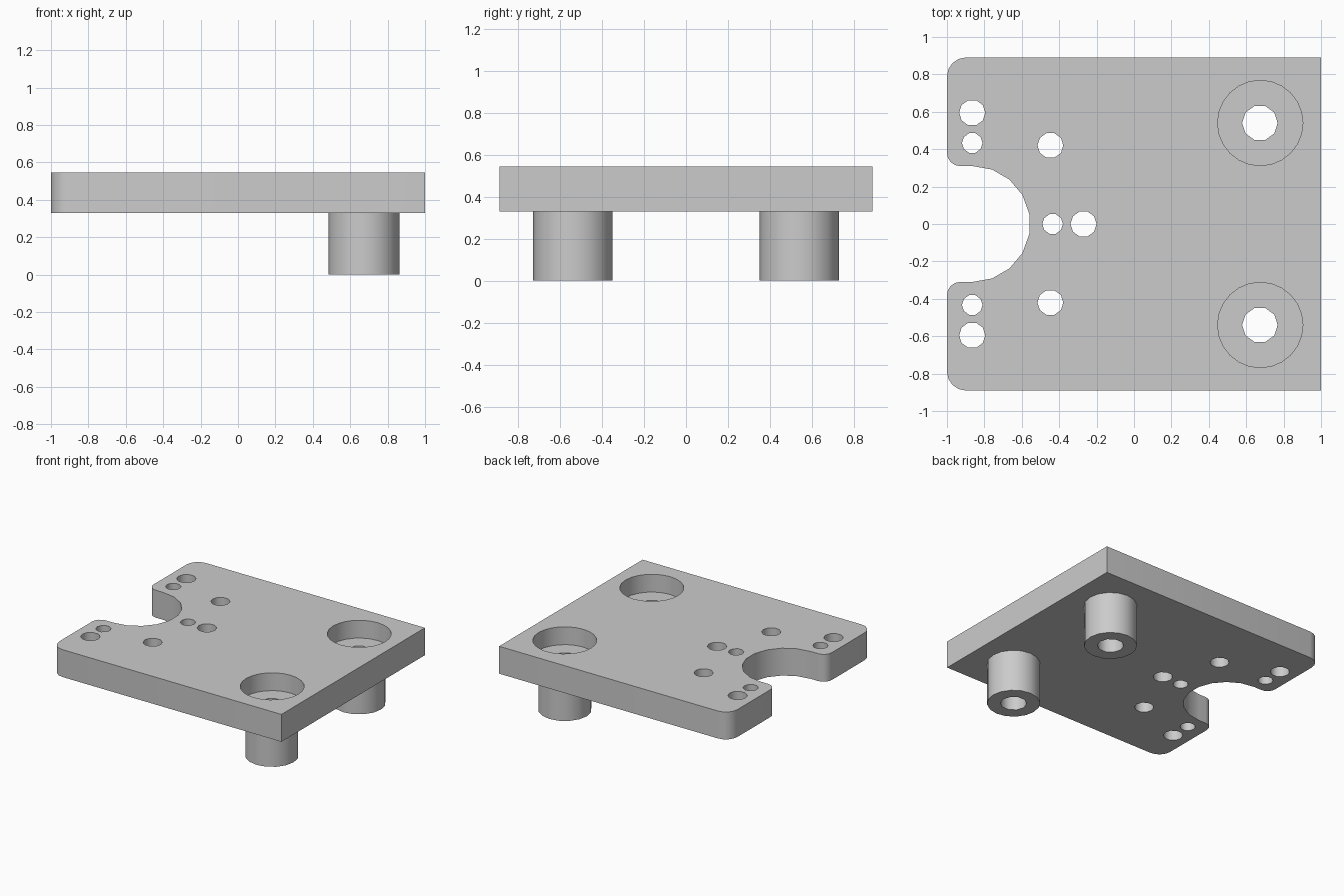
import bpy, bmesh
from math import cos, sin, pi, radians

old = bpy.data.objects.get("Cube")
if old:
    bpy.data.objects.remove(old, do_unlink=True)

grey = bpy.data.materials.new("light_grey")
grey.use_nodes = True
colour = (0.6, 0.6, 0.6, 1)
grey.diffuse_color = colour
grey.node_tree.nodes["Principled BSDF"].inputs["Base Color"].default_value = colour

BOTTOM, FLOOR, TOP = 0.33, 0.405, 0.545


def arc(cx, cy, r, start, end, steps):
    """Points along an arc, angles in degrees."""
    angles = [radians(start + (end - start) * i / steps) for i in range(steps + 1)]
    return [(cx + r * cos(a), cy + r * sin(a)) for a in angles]


def prism(name, points, z0, z1):
    """Extrude a counter-clockwise outline from z0 to z1."""
    bm = bmesh.new()
    face = bm.faces.new([bm.verts.new((x, y, z0)) for x, y in points])
    top = bmesh.ops.extrude_face_region(bm, geom=[face])["geom"]
    for v in top:
        if isinstance(v, bmesh.types.BMVert):
            v.co.z = z1
    bmesh.ops.recalc_face_normals(bm, faces=bm.faces)
    mesh = bpy.data.meshes.new(name)
    bm.to_mesh(mesh)
    bm.free()
    mesh.materials.append(grey)
    ob = bpy.data.objects.new(name, mesh)
    bpy.context.collection.objects.link(ob)
    return ob


def cylinder(name, x, y, r, z0, z1, sides):
    return prism(name, arc(x, y, r, 0, 360, sides)[:-1], z0, z1)


def combine(target, tool, operation):
    """Boolean the tool into the target, then discard the tool."""
    mod = target.modifiers.new("combine", "BOOLEAN")
    mod.operation, mod.solver, mod.object = operation, "EXACT", tool
    bpy.context.view_layer.objects.active = target
    bpy.ops.object.modifier_apply(modifier=mod.name)
    bpy.data.objects.remove(tool, do_unlink=True)


# Plate outline: square right side, rounded left corners, semicircular notch
upper = arc(-0.9, 0.79, 0.1, 90, 180, 4) + arc(-0.93, 0.38, 0.07, 180, 270, 4)
lower = [(x, -y) for x, y in reversed(upper)]
notch = arc(-0.865, 0, 0.31, 90, -90, 9)
outline = [(1, -0.89), (1, 0.89)] + upper + notch + lower
plate = prism("mounting_plate", outline, BOTTOM, TOP)

# Bosses underneath, with counterbored through holes
for side in (1, -1):
    y = side * 0.54
    combine(plate, cylinder("boss", 0.673, y, 0.19, 0, FLOOR - 0.02, 16), "UNION")
    combine(plate, cylinder("counterbore", 0.675, y, 0.228, FLOOR, 0.7, 24), "DIFFERENCE")
    combine(plate, cylinder("bore", 0.673, y, 0.095, -0.1, 0.7, 10), "DIFFERENCE")

# Small through holes: x, y, radius
holes = [(-0.435, 0, 0.055), (-0.27, 0, 0.07)]
for x, y, r in [(-0.865, 0.595, 0.07), (-0.865, 0.433, 0.055), (-0.447, 0.42, 0.069)]:
    holes += [(x, y, r), (x, -y, r)]
for x, y, r in holes:
    combine(plate, cylinder("hole", x, y, r, 0.2, 0.7, 10), "DIFFERENCE")

# Smooth the round walls, keep the rims sharp
bpy.ops.object.select_all(action="DESELECT")
plate.select_set(True)
bpy.context.view_layer.objects.active = plate
bpy.ops.object.shade_smooth_by_angle(angle=radians(40))
